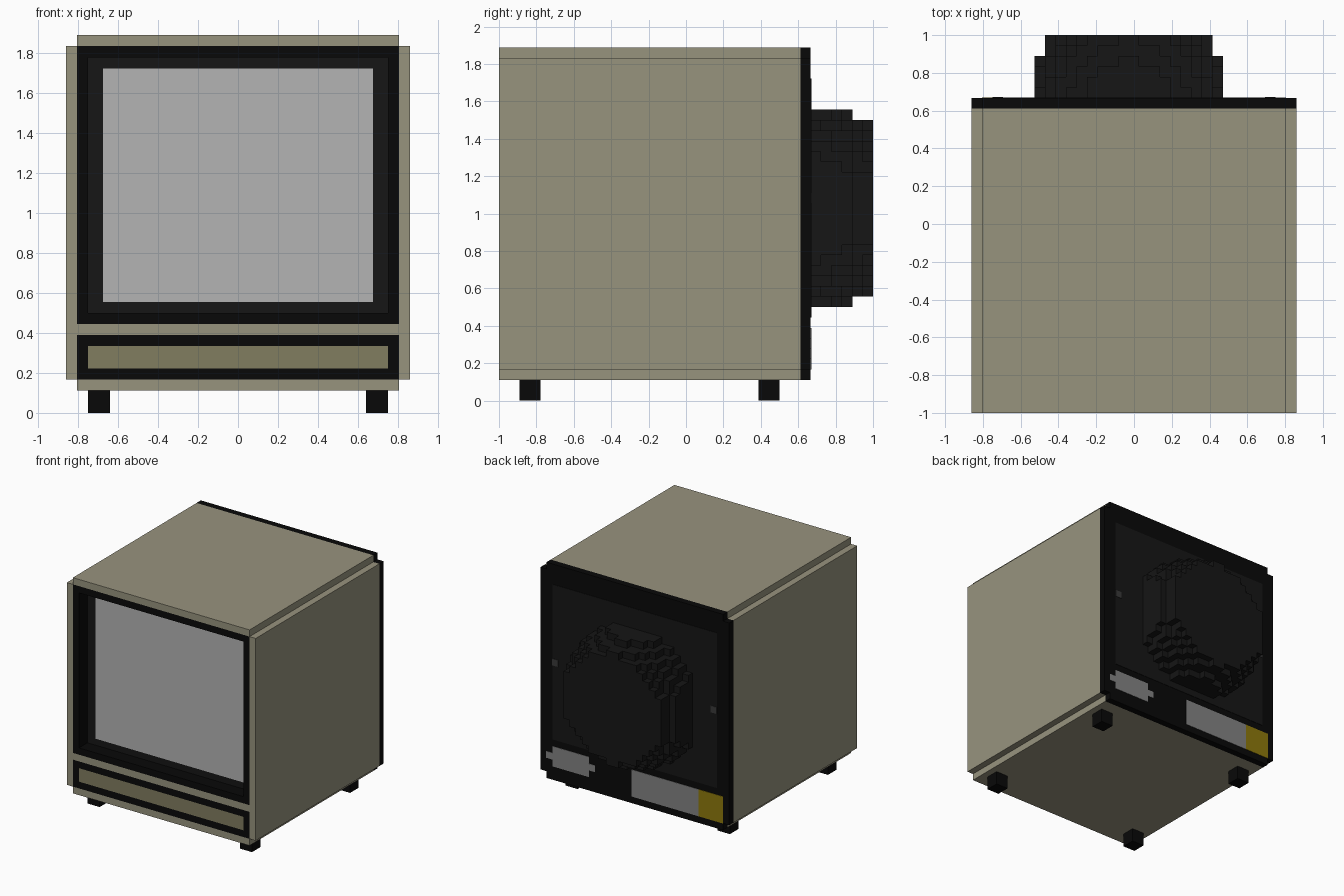
import bpy, bmesh

if "Cube" in bpy.data.objects:
    bpy.data.objects.remove(bpy.data.objects["Cube"])

U = 1 / 18                      # one block of the grid the model is built on


def mat(name, r, g, b):
    m = bpy.data.materials.new(name)
    m.diffuse_color = tuple((c / 255) ** 2.2 for c in (r, g, b)) + (1,)
    m.use_nodes = True
    m.node_tree.nodes["Principled BSDF"].inputs["Base Color"].default_value = m.diffuse_color
    return m


BEIGE = mat("beige", 150, 146, 125)
OLIVE = mat("olive", 128, 124, 96)
BLACK = mat("black", 17, 17, 17)
DARK = mat("dark_grey", 28, 28, 28)
GREY = mat("mid_grey", 60, 60, 60)
LIGHT = mat("light_grey", 130, 130, 130)
GLASS = mat("screen_grey", 178, 178, 178)
YELLOW = mat("yellow", 140, 120, 20)


def finish(name, bm, m):
    bmesh.ops.recalc_face_normals(bm, faces=bm.faces[:])
    me = bpy.data.meshes.new(name)
    bm.to_mesh(me)
    bm.free()
    me.materials.append(m)
    ob = bpy.data.objects.new(name, me)
    bpy.context.collection.objects.link(ob)
    return ob


def boxes(name, m, *spans):
    """One object out of boxes given as (x0, x1, y0, y1, z0, z1)."""
    bm = bmesh.new()
    for x0, x1, y0, y1, z0, z1 in spans:
        vs = bmesh.ops.create_cube(bm, size=1)["verts"]
        for v in vs:
            v.co = ((x0 + x1) / 2 + v.co.x * (x1 - x0),
                    (y0 + y1) / 2 + v.co.y * (y1 - y0),
                    (z0 + z1) / 2 + v.co.z * (z1 - z0))
    return finish(name, bm, m)


def plus_prism(name, m, y0, y1):
    """Cabinet section: a rectangle with one block missing at each corner."""
    a, b = 14.5 * U, 15.5 * U
    z0, z1, z2, z3 = 2 * U, 3 * U, 33 * U, 34 * U
    right = [(a, z0), (a, z1), (b, z1), (b, z2), (a, z2), (a, z3)]
    outline = right + [(-x, z) for x, z in reversed(right)]
    bm = bmesh.new()
    f = bm.faces.new([bm.verts.new((x, y0, z)) for x, z in outline])
    ext = bmesh.ops.extrude_face_region(bm, geom=[f])["geom"]
    bmesh.ops.translate(bm, vec=(0, y1 - y0, 0),
                        verts=[g for g in ext if isinstance(g, bmesh.types.BMVert)])
    if not any(set(g.verts) == set(f.verts) for g in bm.faces):
        bm.faces.new(f.verts)
    return finish(name, bm, m)


def frame(x, z0, z1, t, y0, y1):
    """Four boxes forming a rectangular ring of thickness t."""
    return [(-x, x, y0, y1, z1 - t, z1), (-x, x, y0, y1, z0, z0 + t),
            (-x, -x + t, y0, y1, z0 + t, z1 - t), (x - t, x, y0, y1, z0 + t, z1 - t)]


# Cabinet and back plate
F, IN = -1, -1 + 3 * U
BACK = 12 * U
plus_prism("cabinet", BEIGE, IN, 11 * U)
plus_prism("back_plate", BLACK, 11 * U, BACK)

# Beige front edging around screen and lower panel
W = 14.5 * U
boxes("front_edging", BEIGE,
      (-W, W, F, IN, 33 * U, 34 * U), (-W, W, F, IN, 7 * U, 8 * U),
      (-W, W, F, IN, 2 * U, 3 * U),
      (-15.5 * U, -W, F, IN, 3 * U, 33 * U), (W, 15.5 * U, F, IN, 3 * U, 33 * U))

# Recessed screen
boxes("screen_bezel", BLACK, *frame(W, 8 * U, 33 * U, U, F, IN))
boxes("screen_surround", DARK, (-W + U, W - U, F + 2 * U, IN, 9 * U, 32 * U))
boxes("screen", GLASS, (-.675, .675, F + 2 * U - .004, IN, 10 * U, 31 * U))

# Lower front panel
boxes("lower_panel_frame", BLACK, *frame(W, 3 * U, 7 * U, U, F, IN))
boxes("lower_panel", OLIVE, (-W + U, W - U, F, IN, 4 * U, 6 * U))

# Feet
boxes("feet", BLACK, *[(sx * 12.5 * U - U, sx * 12.5 * U + U, y, y + 2 * U, 0, 2 * U)
                       for sx in (-1, 1) for y in (-16 * U, 7 * U)])

# Back details, laid just proud of the plate
E = BACK + .003
boxes("back_panel", DARK, (-13.5 * U, 13.5 * U, 11.5 * U, E, 8 * U, 31 * U))
boxes("panel_screws", GREY, *[(s * 13 * U - U / 2, s * 13 * U + U / 2, 11.5 * U, E + .003,
                               19 * U, 20 * U) for s in (-1, 1)])
boxes("socket_plate", LIGHT, (7.5 * U, 13.5 * U, 11.5 * U, E, 4 * U, 7 * U),
      (6.5 * U, 7.5 * U, 11.5 * U, E, 5 * U, 6 * U),
      (13.5 * U, 14.5 * U, 11.5 * U, E, 5 * U, 6 * U))
boxes("rating_label", LIGHT, (-10.5 * U, .5 * U, 11.5 * U, E, 3 * U, 7 * U))
boxes("warning_label", YELLOW, (-14.5 * U, -10.5 * U, 11.5 * U, E, 3 * U, 7 * U))

# Blocky domed tube housing: round layers of blocks, outer faces only
cells = set()
for k, r in enumerate((9.9, 9.7, 9.45, 9.1, 8.48, 8.1)):
    for i in range(-9, 9):
        for j in range(-9, 10):
            if (i + .5) ** 2 + j ** 2 < r * r and (abs(i + .5) < 8 or k < 4):
                cells.add((i, k, j))
bm = bmesh.new()
for c in cells:
    for ax in range(3):
        for s in (0, 1):
            n = list(c)
            n[ax] += 2 * s - 1
            if tuple(n) in cells:
                continue
            vs = []
            for p, q in ((0, 0), (1, 0), (1, 1), (0, 1)):
                o = [0, 0, 0]
                o[ax], o[(ax + 1) % 3], o[(ax + 2) % 3] = s, p, q
                vs.append(bm.verts.new(((c[0] + o[0] - .5) * U, BACK + (c[1] + o[1]) * U,
                                        (c[2] + o[2] + 18) * U)))
            bm.faces.new(vs if s else vs[::-1])
bmesh.ops.remove_doubles(bm, verts=bm.verts[:], dist=1e-4)
finish("tube_housing", bm, DARK)
